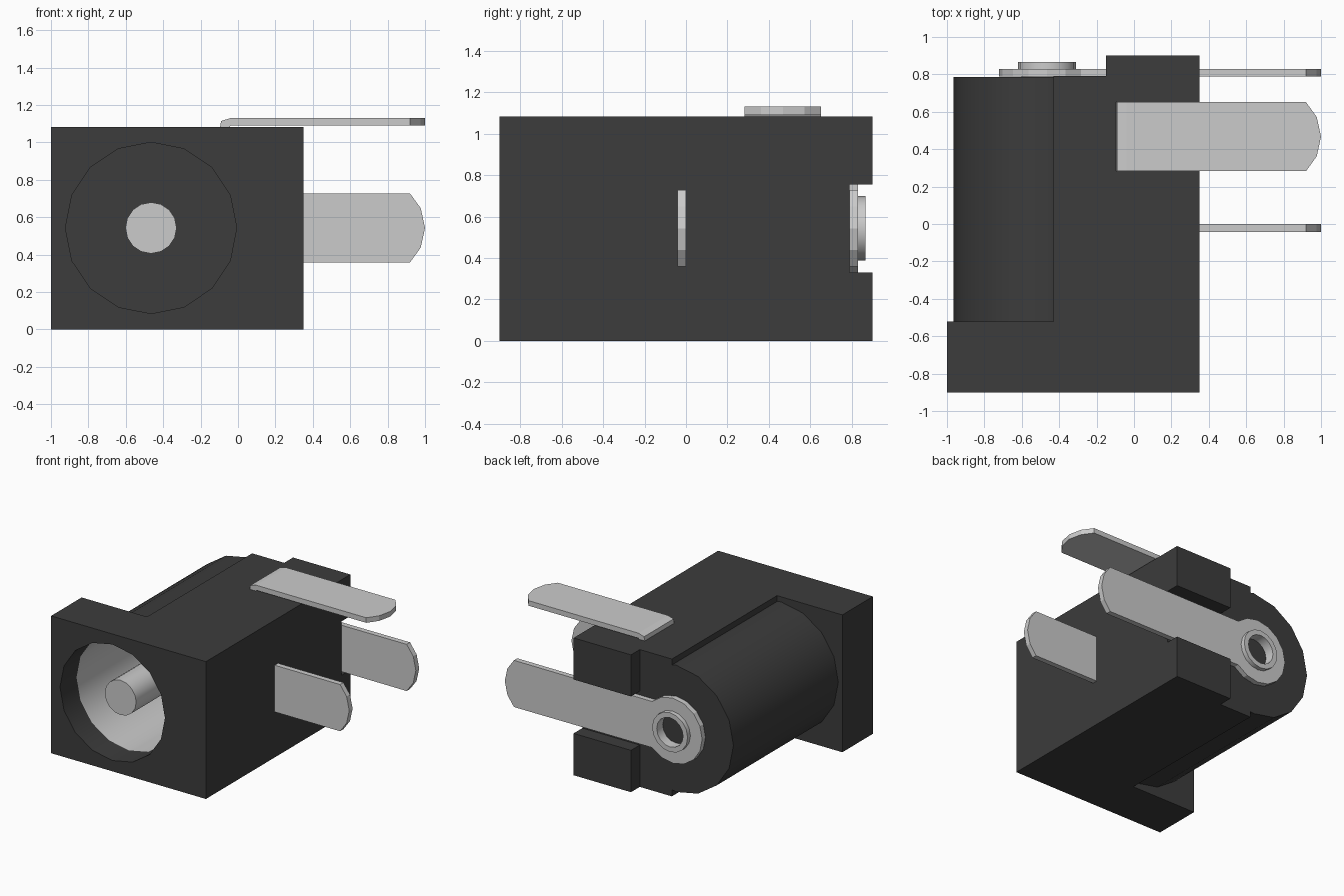
import bpy, bmesh
from math import sin, cos, pi, radians

if "Cube" in bpy.data.objects:
    bpy.data.objects.remove(bpy.data.objects["Cube"])

CX, CZ, SIDES = -0.465, 0.543, 16      # socket axis (runs along y)

black = bpy.data.materials.new("black_plastic")
black.diffuse_color = (0.045, 0.045, 0.045, 1)
black.use_nodes = True
black.node_tree.nodes["Principled BSDF"].inputs["Base Color"].default_value = black.diffuse_color


def finish(name, bm):
    bmesh.ops.recalc_face_normals(bm, faces=bm.faces)
    me = bpy.data.meshes.new(name)
    bm.to_mesh(me)
    bm.free()
    ob = bpy.data.objects.new(name, me)
    bpy.context.collection.objects.link(ob)
    return ob


def prism(name, pts, axis, a, b):
    """Extrude a flat outline along y (points are x,z) or z (points are x,y)."""
    bm = bmesh.new()
    place = (lambda u, v, t: (u, t, v)) if axis == "y" else (lambda u, v, t: (u, v, t))
    lo, hi = ([bm.verts.new(place(u, v, t)) for u, v in pts] for t in (a, b))
    bm.faces.new(lo)
    bm.faces.new(hi)
    n = len(pts)
    for i in range(n):
        j = (i + 1) % n
        bm.faces.new((lo[i], lo[j], hi[j], hi[i]))
    return finish(name, bm)


def box(name, x0, x1, y0, y1, z0, z1):
    return prism(name, [(x0, z0), (x1, z0), (x1, z1), (x0, z1)], "y", y0, y1)


def circle(r, start=0, stop=360):
    n = round((stop - start) / (360 / SIDES))
    last = n if stop - start == 360 else n + 1
    return [(CX + r * cos(radians(start + 360 / SIDES * i)),
             CZ + r * sin(radians(start + 360 / SIDES * i))) for i in range(last)]


def activate(ob):
    bpy.ops.object.select_all(action="DESELECT")
    ob.select_set(True)
    bpy.context.view_layer.objects.active = ob


def boolean(ob, tool, op):
    activate(ob)
    m = ob.modifiers.new(op.lower(), "BOOLEAN")
    m.operation, m.object, m.solver = op, tool, "EXACT"
    bpy.ops.object.modifier_apply(modifier=m.name)
    bpy.data.objects.remove(tool)


def smooth(ob):
    activate(ob)
    bpy.ops.object.shade_smooth_by_angle(angle=radians(30))


# Plastic housing: front plate, square spine, round barrel, two rear lugs
body = box("housing", -1, 0.35, -0.9, -0.52, 0, 1.083)
for part in (box("spine", -0.43, 0.35, -0.6, 0.79, 0, 1.083),
             prism("barrel", circle(0.5), "y", -0.6, 0.787),
             box("lower_lug", -0.15, 0.35, 0.7, 0.9, 0, 0.33),
             box("upper_lug", -0.15, 0.35, 0.7, 0.9, 0.755, 1.083)):
    boolean(body, part, "UNION")
boolean(body, prism("bore", circle(0.458), "y", -1, 0.6), "DIFFERENCE")
body.data.materials.append(black)
smooth(body)

# Metal lining inside the bore (open tube facing inward)
bm = bmesh.new()
rings = [[bm.verts.new((x, y, z)) for x, z in circle(0.454)] for y in (-0.7, 0.6)]
for i in range(SIDES):
    j = (i + 1) % SIDES
    bm.faces.new((rings[0][i], rings[0][j], rings[1][j], rings[1][i]))
sleeve = finish("contact_sleeve", bm)
if (sleeve.data.polygons[0].normal.x) > 0 and sleeve.data.polygons[0].center.x > CX:
    sleeve.data.flip_normals()
smooth(sleeve)

# Centre pin with hollow rivet head at the back, turned around the y axis
profile = [(0, -0.8), (0.137, -0.8), (0.137, 0.79), (0.155, 0.79),
           (0.155, 0.865), (0.115, 0.865), (0.115, 0.3), (0, 0.3)]
bm = bmesh.new()
vs = [bm.verts.new((CX + r, y, CZ)) for r, y in profile]
es = [bm.edges.new(p) for p in zip(vs, vs[1:])]
bmesh.ops.spin(bm, geom=vs + es, cent=(CX, 0, CZ), axis=(0, 1, 0),
               angle=2 * pi, steps=SIDES)
bmesh.ops.remove_doubles(bm, verts=bm.verts, dist=0.0005)
smooth(finish("centre_pin", bm))


# Solder tabs, all sharing the same rounded tip
def tip(mid):
    return [(x, mid + d) for x, d in
            ((0.92, -0.184), (0.977, -0.105), (1, 0), (0.977, 0.105), (0.92, 0.184))]


def strip(x0, mid):
    return [(x0, mid + 0.184), (x0, mid - 0.184)] + tip(mid)


prism("side_tab", strip(0.3, CZ), "y", -0.042, 0)
prism("top_tab", strip(-0.04, 0.467), "z", 1.09, 1.13)
prism("top_tab_bend", [(-0.04, 1.13), (-0.09, 1.115), (-0.1, 1.06),
                       (-0.06, 1.06), (-0.04, 1.09)], "y", 0.283, 0.651)
rear = prism("rear_tab", circle(0.257, 45, 315) + tip(CZ), "y", 0.788, 0.83)
boolean(rear, prism("rivet_hole", circle(0.135), "y", 0.7, 0.9), "DIFFERENCE")
